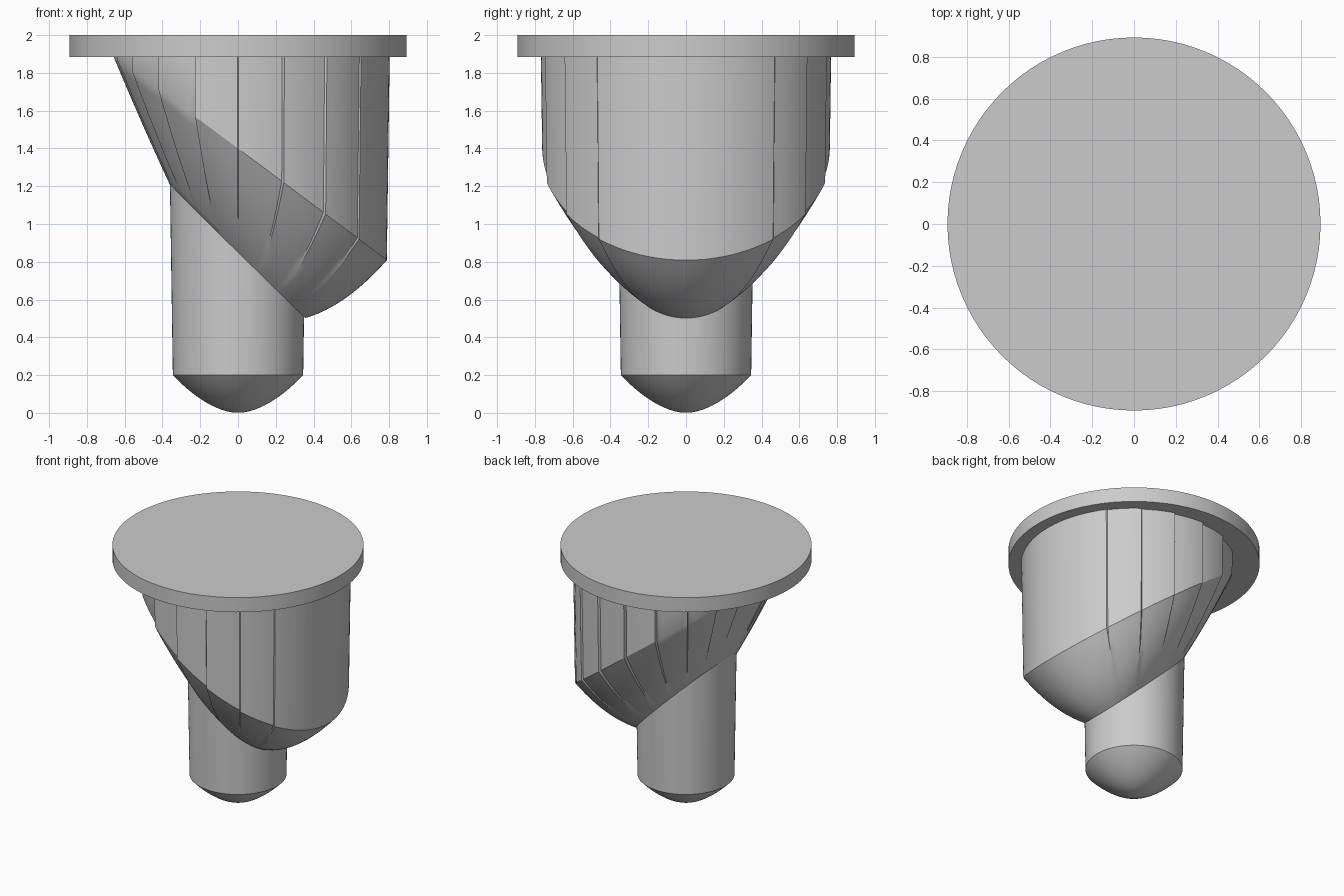
import bpy, bmesh
from math import sin, cos, pi, radians, degrees

cube = bpy.data.objects.get("Cube")
if cube:
    bpy.data.objects.remove(cube, do_unlink=True)

grey = bpy.data.materials.new("plain grey")
grey.use_nodes = True
grey.diffuse_color = (0.6, 0.6, 0.6, 1)
grey.node_tree.nodes["Principled BSDF"].inputs["Base Color"].default_value = (0.6, 0.6, 0.6, 1)


def loft(name, rings, sharp_angle):
    """Skin a stack of equal-length closed rings and cap both ends."""
    bm = bmesh.new()
    loops = [[bm.verts.new(p) for p in ring] for ring in rings]
    n = len(loops[0])
    for low, high in zip(loops, loops[1:]):
        for i in range(n):
            j = (i + 1) % n
            bm.faces.new((low[i], low[j], high[j], high[i]))
    bm.faces.new(loops[0][::-1])
    bm.faces.new(loops[-1])
    bmesh.ops.remove_doubles(bm, verts=bm.verts, dist=0.00005)
    bmesh.ops.recalc_face_normals(bm, faces=bm.faces)
    mesh = bpy.data.meshes.new(name)
    bm.to_mesh(mesh)
    bm.free()
    mesh.materials.append(grey)
    obj = bpy.data.objects.new(name, mesh)
    bpy.context.collection.objects.link(obj)
    bpy.ops.object.select_all(action='DESELECT')
    obj.select_set(True)
    bpy.context.view_layer.objects.active = obj
    bpy.ops.object.shade_smooth_by_angle(angle=radians(sharp_angle))
    return obj


def circle(r, z, n=96):
    return [(r * cos(2 * pi * i / n), r * sin(2 * pi * i / n), z) for i in range(n)]


# Top plate
loft("top_plate", [circle(0.893, 1.885), circle(0.893, 2.0)], 30)

# Stem with a parabolic rounded tip
tip = [circle(0.345 * k / 12, 0.2 * (k / 12) ** 1.8) for k in range(1, 13)]
loft("stem", tip + [circle(0.361, 1.25)], 25)

# Slanted body: the wall radius shrinks in steps from the left side to the right
TOP = 1.89
STEP = 18


def wall_radius(sector):
    a = radians(sector * STEP)
    return 0.725 + 0.078 * cos(a) + 0.01 * sin(a) ** 2


def outline():
    """Angles and wall radii round the body, with a narrow riser at each step."""
    half = []
    for s in range(10):
        r = wall_radius(max(s - 0.5, 0) if s > 1 else 0)
        for k in range(7):
            half.append((s * STEP + 0.25 + (STEP - 0.5) * k / 6, r))
    # the front has softer risers than the back
    front = [(360 - a, r) for a, r in reversed(half)]
    return half + front


points = outline()


def body_ring(u):
    ring = []
    for deg, r_wall in points:
        c, s = cos(radians(deg)), sin(radians(deg))
        z_stem = 0.85 - 0.972 * 0.358 * c
        z_wall = min(1.4 - 0.746 * (r_wall - 0.01) * c, TOP - 0.005)
        r_low = r_wall - 0.014 * (TOP - z_wall)
        bow = 0.67 - 0.27 * c
        r = 0.356 + (r_low - 0.356) * u
        z = z_stem + (z_wall - z_stem) * (bow * u + (1 - bow) * u * u)
        ring.append((r * c, r * s, z))
    return ring


rim = [(r * cos(radians(a)), r * sin(radians(a)), TOP) for a, r in points]
loft("slanted_body", [body_ring(k / 12) for k in range(13)] + [rim], 30)
